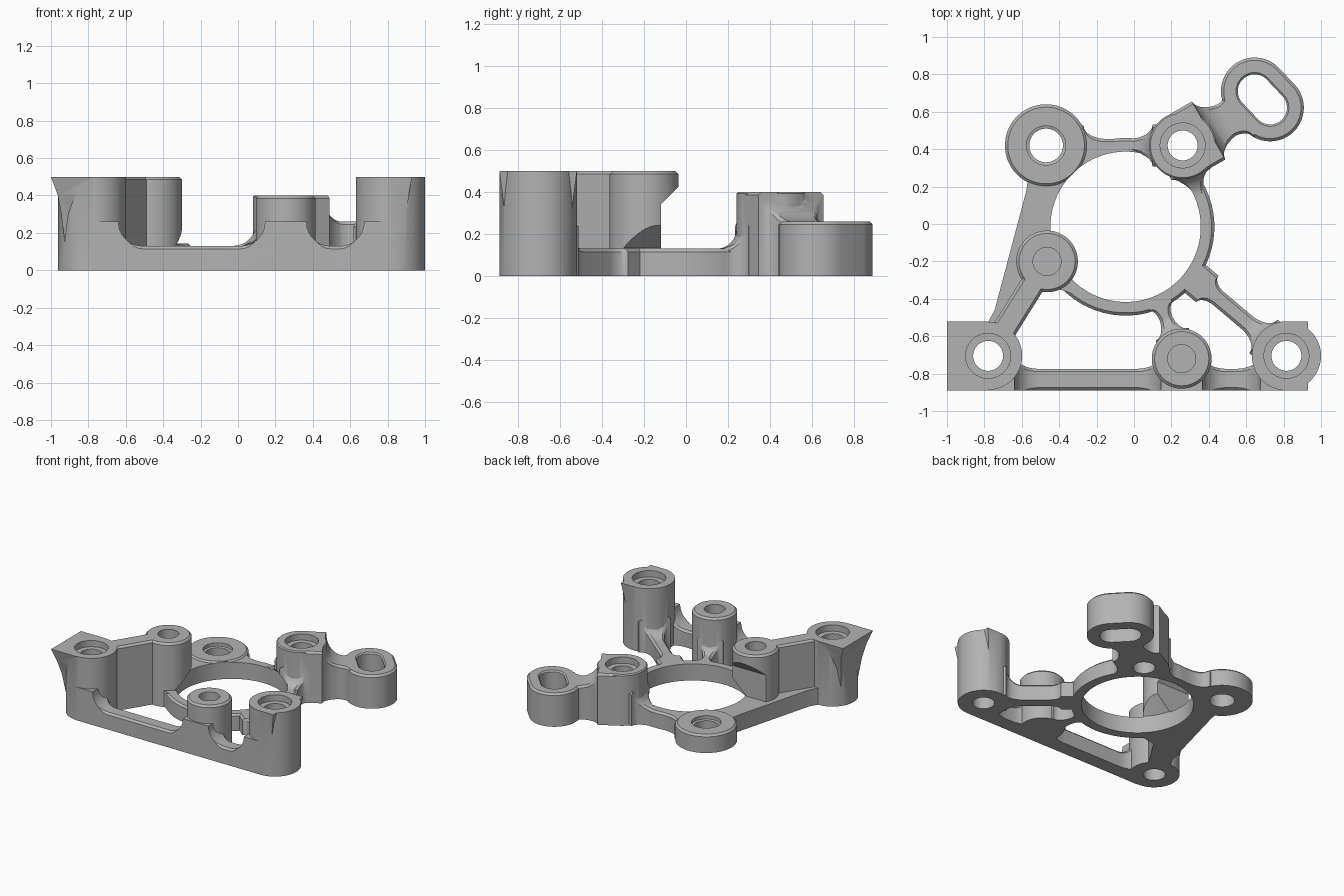
import bpy, bmesh
from math import cos, sin, pi, sqrt
from mathutils import Vector

if "Cube" in bpy.data.objects:
    bpy.data.objects.remove(bpy.data.objects["Cube"])

SEG = 64
BASE = 0.13     # height of the low frame
CHAMFER = 0.015

grey = bpy.data.materials.new("plain_grey")
grey.use_nodes = True
grey.diffuse_color = (0.45, 0.45, 0.45, 1)
grey.node_tree.nodes["Principled BSDF"].inputs["Base Color"].default_value = (0.45, 0.45, 0.45, 1)


def loft(name, sections):
    """Closed solid through rings of equal point count."""
    bm = bmesh.new()
    rings = [[bm.verts.new(p) for p in ring] for ring in sections]
    n = len(rings[0])
    for low, high in zip(rings, rings[1:]):
        for i in range(n):
            j = (i + 1) % n
            bm.faces.new((low[i], low[j], high[j], high[i]))
    bm.faces.new(rings[0][::-1])
    bm.faces.new(rings[-1])
    bmesh.ops.recalc_face_normals(bm, faces=bm.faces)
    mesh = bpy.data.meshes.new(name)
    bm.to_mesh(mesh)
    bm.free()
    mesh.materials.append(grey)
    obj = bpy.data.objects.new(name, mesh)
    bpy.context.collection.objects.link(obj)
    return obj


def turned(name, ends, profile):
    """Round solid, or a long-hole shape when two end centres are given."""
    a, b = Vector(ends[0]), Vector(ends[-1])
    sections = []
    for r, z in profile:
        ring = []
        for k in range(SEG):
            u = Vector((cos(2 * pi * (k + 0.5) / SEG), sin(2 * pi * (k + 0.5) / SEG)))
            c = a if u.dot(a - b) > 0 else b
            ring.append((*(c + u * r), z))
        sections.append(ring)
    return loft(name, sections)


def post(name, ends, r, h, c=CHAMFER):
    return turned(name, ends, [(r, 0), (r, h - c), (r - c, h)] if c else [(r, 0), (r, h)])


def prism(name, outline, z0, z1):
    return loft(name, [[(x, y, z) for x, y in outline] for z in (z0, z1)])


def strut(name, a, b, width, ra=0, rb=0, fa=0, fb=0, h=BASE, rise=(1, 1)):
    """Chamfered bar that swells in a fillet where it meets each post."""
    a, b = Vector(a), Vector(b)
    length = (b - a).length
    along = (b - a) / length
    side = Vector((-along.y, along.x))

    def swell(s, f):
        if f == 0 or s >= f:
            return 0
        q = 1 - max(s, 0) / f
        return f * (1 - sqrt(max(0, 1 - q * q)))

    stops = {0, length}
    for i in range(9):
        stops |= {ra + fa * (i / 8) ** 1.6, length - rb - fb * (i / 8) ** 1.6}
    sections = []
    for d in sorted(s for s in stops if 0 <= s <= length):
        ea, eb = swell(d - ra, fa), swell(length - rb - d, fb)
        w = width / 2 + 0.6 * max(ea, eb)
        top = h + max(ea * rise[0], eb * rise[1])
        p = a + along * d
        ring = [(-w, 0), (w, 0), (w, top - CHAMFER), (w - CHAMFER, top),
                (CHAMFER - w, top), (-w, top - CHAMFER)]
        sections.append([(*(p + side * o), z) for o, z in ring])
    return loft(name, sections)


def combine(target, other, operation):
    mod = target.modifiers.new("join", 'BOOLEAN')
    mod.operation, mod.solver, mod.object = operation, 'EXACT', other
    bpy.context.view_layer.objects.active = target
    bpy.ops.object.modifier_apply(modifier=mod.name)
    bpy.data.objects.remove(other)


# Key positions
RING = (-0.045, -0.015)
BOSS = (-0.47, 0.42)
REAR = (0.26, 0.42)
MID = (-0.465, -0.2)
FRONT = (0.255, -0.72)
CORNER_R = (-0.78, -0.705)
CORNER_L = (0.815, -0.705)
EAR = [(0.645, 0.71), (0.728, 0.622)]

bracket = post("mounting_bracket", [RING], 0.475, BASE)

# Overhanging middle post, undercut at its back
mid_post = post("middle_post", [MID], 0.165, 0.5)
undercut = [(-0.12, BASE), (-0.12, 0.34), (-0.03, 0.43), (0.1, 0.43), (0.1, BASE)]
combine(mid_post, loft("undercut", [[(x, y, z) for y, z in undercut] for x in (-0.8, -0.1)]),
        'DIFFERENCE')


def flared_top(name, centre, sign, steps):
    """Squared head growing out of a round corner post."""
    cx, cy = centre
    return loft(name, [[(cx, cy - w, z), (cx + sign * d, cy - w, z),
                        (cx + sign * d, cy + w, z), (cx, cy + w, z)] for d, w, z in steps])


bar_y = -0.832
parts = [
    mid_post,
    post("boss", [BOSS], 0.22, BASE + 0.012),
    post("rear_post", [REAR], 0.18, 0.4, 0.008),
    post("front_post", [FRONT], 0.16, 0.4),
    post("right_corner_post", [CORNER_R], 0.182, 0.5, 0),
    post("left_corner_post", [CORNER_L], 0.185, 0.5, 0),
    post("slotted_ear", EAR, 0.18, 0.26),
    flared_top("right_corner_head", CORNER_R, -1,
               [(0.14, 0.1, 0.1), (0.165, 0.13, 0.3), (0.183, 0.16, 0.4), (0.22, 0.185, 0.5)]),
    flared_top("left_corner_head", CORNER_L, 1,
               [(0.08, 0.15, 0.1), (0.085, 0.16, 0.3), (0.098, 0.172, 0.4), (0.115, 0.185, 0.5)]),
    # Low side web between boss, middle post and corner
    prism("side_web", [(-0.56, 0.3), (-0.575, 0.18), (-0.745, -0.46), (-0.8, -0.56), (-0.68, -0.6),
                       (-0.5, -0.32), (-0.3, -0.38), (-0.25, 0), (-0.3, 0.36)], 0, BASE),
    strut("tall_wall", CORNER_R, MID, 0.13, h=0.5),
    strut("rear_bar", BOSS, REAR, 0.07, 0.2, 0.16, 0.12, 0.13, rise=(0, 1)),
    strut("ear_neck", REAR, (0.687, 0.666), 0.19, 0.16, 0.14, 0.14, 0.1, h=0.26, rise=(1, 0)),
    strut("side_bar", REAR, (0.385, 0), 0.08, 0.16, 0, 0.12, 0),
    strut("diagonal_bar", (0.3, -0.27), CORNER_L, 0.09, 0.12, 0.16, 0.08, 0.12, rise=(0, 1)),
    strut("short_bar", (0.13, -0.4), FRONT, 0.07, 0.04, 0.14, 0.07, 0.1, rise=(0, 1)),
    strut("front_bar_right", (CORNER_R[0], bar_y), (FRONT[0], bar_y), 0.115, 0.14, 0.11, 0.13, 0.13),
    strut("front_bar_left", (FRONT[0], bar_y), (CORNER_L[0], bar_y), 0.115, 0.11, 0.14, 0.13, 0.13),
]
for part in parts:
    combine(bracket, part, 'UNION')

# Large opening, closing as a cone beneath the overhanging posts
cuts = [
    turned("opening", [RING], [(0.402, -0.1), (0.402, BASE + 0.005), (0.25, 0.285)]),
    turned("slot", EAR, [(0.09, -0.1), (0.09, 0.25), (0.11, 0.27)]),
    turned("boss_bore", [BOSS], [(0.09, -0.1), (0.09, 0.11), (0.105, 0.115), (0.105, 0.3)]),
    prism("front_trim", [(-2, -0.89), (2, -0.89), (2, -2), (-2, -2)], -0.1, 1),
]
# Through bores with a stepped seat
for place, h in ((REAR, 0.4), (CORNER_R, 0.5), (CORNER_L, 0.5)):
    cuts.append(turned("stepped_bore", [place], [(0.08, -0.1), (0.08, h - 0.05), (0.12, h - 0.049), (0.12, h + 0.1)]))
# Blind bores
for place, h in ((MID, 0.5), (FRONT, 0.4)):
    cuts.append(turned("blind_bore", [place], [(0.075, h - 0.25), (0.075, h + 0.1)]))
for cut in cuts:
    combine(bracket, cut, 'DIFFERENCE')

bpy.ops.object.select_all(action='DESELECT')
bracket.select_set(True)
bpy.context.view_layer.objects.active = bracket
bpy.ops.object.shade_smooth_by_angle(angle=0.5)
